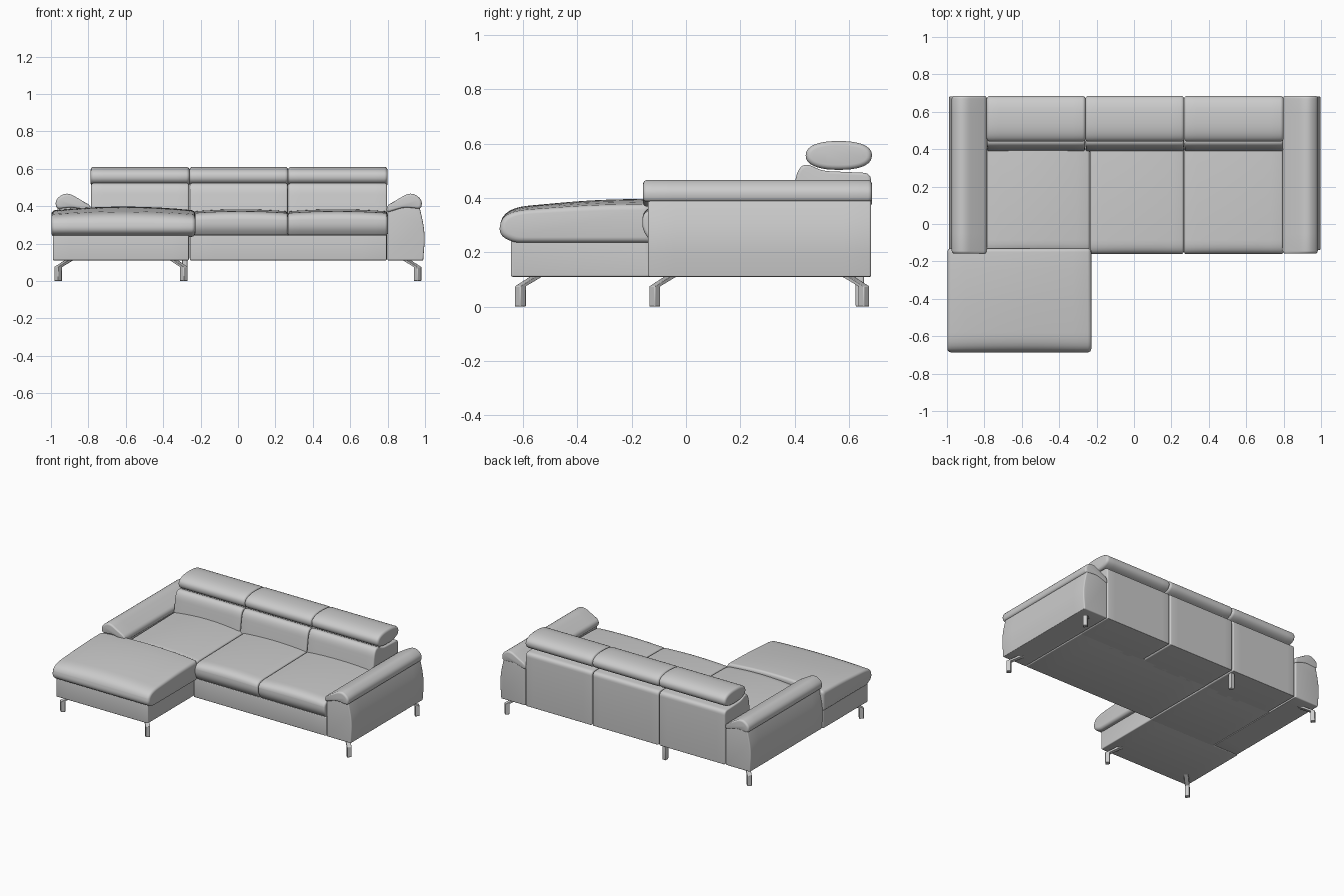
import bpy, bmesh, math
from mathutils import Vector

if "Cube" in bpy.data.objects:
    bpy.data.objects.remove(bpy.data.objects["Cube"])


def material(name, value):
    mat = bpy.data.materials.new(name)
    mat.use_nodes = True
    colour = (value, value, value, 1)
    mat.diffuse_color = colour
    mat.node_tree.nodes["Principled BSDF"].inputs["Base Color"].default_value = colour
    return mat


grey = material("soft grey", 0.6)


def finish(name, bm, angle=40):
    bmesh.ops.recalc_face_normals(bm, faces=bm.faces)
    mesh = bpy.data.meshes.new(name)
    bm.to_mesh(mesh)
    bm.free()
    mesh.materials.append(grey)
    obj = bpy.data.objects.new(name, mesh)
    bpy.context.collection.objects.link(obj)
    bpy.ops.object.select_all(action="DESELECT")
    obj.select_set(True)
    bpy.context.view_layer.objects.active = obj
    bpy.ops.object.shade_smooth_by_angle(angle=math.radians(angle))
    return obj


def rounded(points, radii, steps=6):
    """Round each corner of a closed outline with a quadratic arc."""
    out = []
    for i, p in enumerate(points):
        p, r = Vector(p), radii[i]
        prev, nxt = Vector(points[i - 1]), Vector(points[(i + 1) % len(points)])
        a = p + (prev - p).normalized() * min(r, (prev - p).length * 0.49)
        b = p + (nxt - p).normalized() * min(r, (nxt - p).length * 0.49)
        for k in range(steps + 1):
            t = k / steps
            out.append(a * (1 - t) ** 2 + p * 2 * t * (1 - t) + b * t * t)
    return out


def loft(name, outline, axis, start, end, edge=0.015, crown=0.0):
    """Sweep an outline along x or y with softened ends and a domed top."""
    us, vs = [p[0] for p in outline], [p[1] for p in outline]
    u0, v0 = (min(us) + max(us)) / 2, (min(vs) + max(vs)) / 2
    hu, hv = (max(us) - min(us)) / 2, (max(vs) - min(vs)) / 2
    arc = [k * math.pi / 8 for k in range(5)]
    stations = [(start + edge * (1 - math.cos(a)), edge * (1 - math.sin(a))) for a in arc]
    stations += [(start + (end - start) * k / 8, 0) for k in range(1, 8)]
    stations += [(end - edge * (1 - math.cos(a)), edge * (1 - math.sin(a))) for a in reversed(arc)]
    bm, rings = bmesh.new(), []
    for s, inset in stations:
        lift = crown * math.sin(math.pi * (s - start) / (end - start)) ** 0.8 if start < s < end else 0
        ring = []
        for u, v in outline:
            u = u0 + (u - u0) * (1 - inset / hu)
            w = v0 + (v - v0) * (1 - inset / hv) + lift * max(0, (v - v0) / hv)
            ring.append(bm.verts.new((s, u, w) if axis == "x" else (u, s, w)))
        rings.append(ring)
    n = len(outline)
    for a, b in zip(rings, rings[1:]):
        for i in range(n):
            bm.faces.new((a[i], a[(i + 1) % n], b[(i + 1) % n], b[i]))
    bm.faces.new(rings[0])
    bm.faces.new(rings[-1])
    return finish(name, bm)


def block(name, x0, x1, y0, y1, z0, z1):
    outline = rounded([(y0, z0), (y1, z0), (y1, z1), (y0, z1)], [0.006] * 4, 3)
    return loft(name, outline, "x", x0, x1, 0.006)


# Plinths
block("seat_base", -0.257, 0.795, -0.138, 0.42, 0.11, 0.245)
block("chaise_base", -0.99, -0.263, -0.645, -0.14, 0.11, 0.245)
block("chaise_rear_base", -0.79, -0.263, -0.15, 0.42, 0.11, 0.245)

# Seat cushions
seat = rounded([(-0.13, 0.238), (0.44, 0.238), (0.44, 0.372), (-0.155, 0.362), (-0.165, 0.29)],
               [0.02, 0.01, 0.01, 0.07, 0.05])
loft("middle_seat", seat, "x", -0.235, 0.266, 0.012, 0.012)
loft("left_seat", seat, "x", 0.268, 0.798, 0.012, 0.012)
loft("right_seat", seat, "x", -0.788, -0.237, 0.012, 0.022)
chaise = rounded([(-0.64, 0.236), (-0.13, 0.236), (-0.13, 0.376), (-0.35, 0.372),
                  (-0.67, 0.35), (-0.695, 0.27)], [0.03, 0.01, 0.02, 0.1, 0.09, 0.07])
loft("chaise_cushion", chaise, "x", -0.998, -0.228, 0.02, 0.022)

# Back sections and headrests
back = rounded([(0.385, 0.11), (0.682, 0.11), (0.682, 0.492), (0.5, 0.5), (0.44, 0.53), (0.408, 0.5), (0.385, 0.34)],
               [0.005, 0.005, 0.03, 0.03, 0.04, 0.04, 0.05])
headrest = []
for k in range(40):
    c, s = math.cos(k * math.pi / 20), math.sin(k * math.pi / 20)
    headrest.append((0.563 + 0.122 * math.copysign(abs(c) ** 0.85, c),
                     0.557 + 0.053 * math.copysign(abs(s) ** 0.85, s)))
for side, x0, x1 in (("right", -0.785, -0.262), ("middle", -0.258, 0.266), ("left", 0.27, 0.797)):
    loft(side + "_back", back, "x", x0, x1, 0.01)
    loft(side + "_headrest", headrest, "x", x0 - 0.003, x1 + 0.003, 0.018)

# Arms, mirrored about a line just left of centre
for side, m in (("left", 1), ("right", -1)):
    def flip(points):
        return [(0.004 + m * (x - 0.004), z) for x, z in points]
    body = rounded([(0.8, 0.11), (0.99, 0.11), (1.002, 0.26), (0.965, 0.42), (0.9, 0.42), (0.8, 0.37)],
                   [0.005, 0.005, 0.12, 0.04, 0.02, 0.005])
    loft(side + "_arm", flip(body), "y", -0.14, 0.682, 0.008)
    pad = rounded([(0.795, 0.365), (0.89, 0.395), (0.98, 0.385), (0.985, 0.435), (0.925, 0.478), (0.795, 0.402)],
                  [0.015, 0.03, 0.02, 0.03, 0.05, 0.02])
    loft(side + "_arm_pad", flip(pad), "y", -0.158, 0.685, 0.014)


def leg(name, x, y, dx, dy):
    """Vertical foot with a strut leaning in under the frame."""
    r = 0.015
    inward = Vector((dx, dy, 0))
    side = Vector((-dy, dx, 0)).normalized() * r
    along = inward.normalized() * r
    foot = Vector((x, y, 0))
    bend = foot + Vector((0, 0, 0.075))
    top = foot + inward + Vector((0, 0, 0.112))
    path = [(foot, along), (bend, along), (top, along * 1.2)]
    bm, rings = bmesh.new(), []
    for centre, a in path:
        rings.append([bm.verts.new(centre + a * i + side * j) for i, j in ((1, 1), (-1, 1), (-1, -1), (1, -1))])
    for a, b in zip(rings, rings[1:]):
        for i in range(4):
            bm.faces.new((a[i], a[(i + 1) % 4], b[(i + 1) % 4], b[i]))
    bm.faces.new(rings[0])
    bm.faces.new(rings[-1])
    obj = finish(name, bm, 30)
    bevel = obj.modifiers.new("soft edges", "BEVEL")
    bevel.width, bevel.segments = 0.003, 2


# Legs
leg("chaise_outer_leg", -0.962, -0.61, 0.06, 0.06)
leg("chaise_inner_leg", -0.29, -0.61, -0.055, 0.06)
leg("left_front_leg", 0.96, -0.115, -0.06, 0.06)
leg("left_rear_leg", 0.96, 0.655, -0.06, -0.06)
leg("right_rear_leg", -0.96, 0.655, 0.06, -0.06)
block("centre_rear_leg", -0.3, -0.27, 0.625, 0.655, 0, 0.115)
